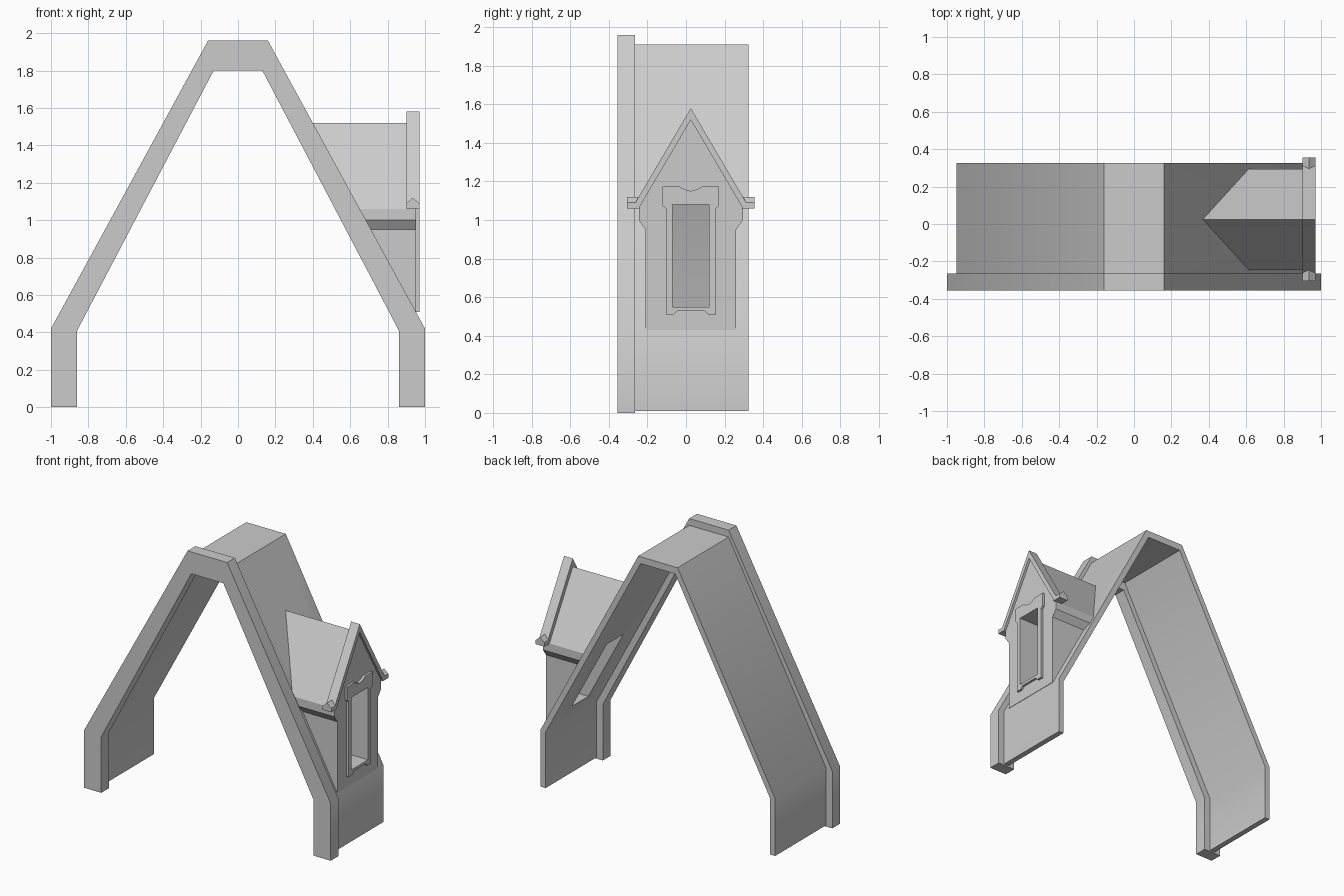
import bpy, bmesh

cube = bpy.data.objects.get("Cube")
if cube:
    bpy.data.objects.remove(cube, do_unlink=True)

grey = bpy.data.materials.new("light_grey")
grey.use_nodes = True
grey.diffuse_color = (0.6, 0.6, 0.6, 1)
grey.node_tree.nodes["Principled BSDF"].inputs["Base Color"].default_value = (0.6, 0.6, 0.6, 1)

MID = 0.025      # dormer centre line in y
WALL = 0.95      # outer face of shell and dormer


def loft(name, start, end):
    """Solid between two matching outlines."""
    bm = bmesh.new()
    a = [bm.verts.new(p) for p in start]
    b = [bm.verts.new(p) for p in end]
    bm.faces.new(a)
    bm.faces.new(b[::-1])
    n = len(a)
    for i in range(n):
        j = (i + 1) % n
        bm.faces.new((a[i], b[i], b[j], a[j]))
    bmesh.ops.recalc_face_normals(bm, faces=bm.faces)
    mesh = bpy.data.meshes.new(name)
    bm.to_mesh(mesh)
    bm.free()
    mesh.materials.append(grey)
    obj = bpy.data.objects.new(name, mesh)
    bpy.context.collection.objects.link(obj)
    return obj


def along_y(name, pts, y0, y1):
    return loft(name, [(x, y0, z) for x, z in pts], [(x, y1, z) for x, z in pts])


def along_x(name, pts, x0, x1):
    return loft(name, [(x0, MID + y, z) for y, z in pts], [(x1, MID + y, z) for y, z in pts])


def mirrored(half):
    """Complete a half outline running from bottom to top."""
    return half + [(-u, z) for u, z in reversed(half) if u > 0]


def arch(outer, inner):
    """Closed band outline from right-hand outer and inner paths."""
    flip = lambda path: [(-x, z) for x, z in path]
    return outer + flip(outer)[::-1] + flip(inner) + inner[::-1]


def select(obj):
    bpy.ops.object.select_all(action='DESELECT')
    obj.select_set(True)
    bpy.context.view_layer.objects.active = obj


def cut(obj, cutter):
    mod = obj.modifiers.new("opening", 'BOOLEAN')
    mod.operation = 'DIFFERENCE'
    mod.solver = 'EXACT'
    mod.object = cutter
    select(obj)
    bpy.ops.object.modifier_apply(modifier=mod.name)


# Thick front arch and the thin roof shell behind it
frame = along_y("front_arch",
                arch([(1, 0), (1, 0.42), (0.16, 1.96)],
                     [(0.86, 0), (0.86, 0.41), (0.13, 1.80)]), -0.355, -0.265)
shell = along_y("roof_shell",
                arch([(WALL, 0.01), (WALL, 0.43), (0.16, 1.91)],
                     [(0.91, 0.01), (0.91, 0.42), (0.14, 1.86)]), -0.27, 0.325)


# Dormer body, its back following the roof slope
def slope_x(z):
    return 0.16 + (1.91 - z) * (WALL - 0.16) / (1.91 - 0.43) - 0.015


body = mirrored([(0.235, 0.43), (0.235, 0.95), (0.27, 1.0), (0.27, 1.06), (0, 1.52)])
dormer = loft("dormer_body",
              [(WALL + 0.003, MID + y, z) for y, z in body],
              [(slope_x(z), MID + y, z) for y, z in body])

# Window casing with eared top and notched foot
casing = along_x("window_casing", mirrored([
    (0, 0.53), (0.07, 0.53), (0.09, 0.51), (0.13, 0.51), (0.13, 1.06), (0.147, 1.075),
    (0.147, 1.175), (0.06, 1.175), (0.035, 1.16), (0, 1.15)]), WALL - 0.01, 0.97)

# Window opening running through casing, dormer and shell
opening = along_x("window_cutter",
                  [(-0.095, 0.55), (0.095, 0.55), (0.095, 1.08), (-0.095, 1.08)], 0.3, 1.1)
opening.hide_render = True
for part in (shell, dormer, casing):
    cut(part, opening)
bpy.data.objects.remove(opening, do_unlink=True)

# Gable trim and its small peaked end blocks
trim = along_x("gable_trim", [(0.285, 1.06), (0.285, 1.095), (0, 1.58), (-0.285, 1.095),
                              (-0.285, 1.06), (-0.27, 1.06), (0, 1.52), (0.27, 1.06)], 0.90, 0.97)
parts = [frame, shell, dormer, casing, trim]
peak = [(0.90, 1.06), (0.97, 1.06), (0.97, 1.09), (0.935, 1.12), (0.90, 1.09)]
for side, name in ((1, "back_trim_block"), (-1, "front_trim_block")):
    parts.append(along_y(name, peak, MID + side * 0.265, MID + side * 0.33))

for part in parts:
    select(part)
    bpy.ops.object.shade_smooth_by_angle()
